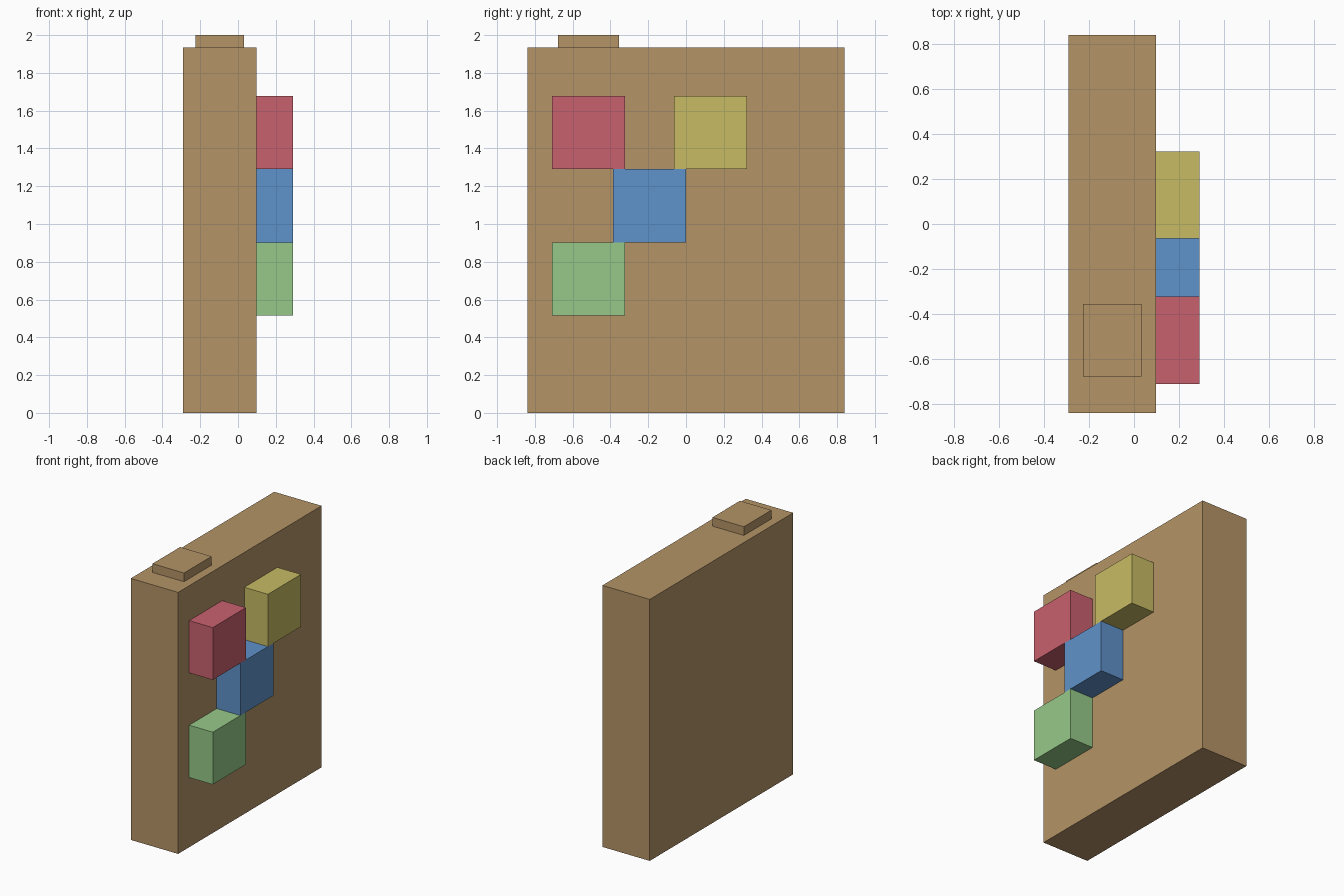
import bpy
from mathutils import Vector

if "Cube" in bpy.data.objects:
    bpy.data.objects.remove(bpy.data.objects["Cube"], do_unlink=True)

UNIT = 2 / 31  # the model sits on a grid 31 cells tall


def linear(c):
    c /= 255
    return c / 12.92 if c <= 0.04045 else ((c + 0.055) / 1.055) ** 2.4


def material(name, r, g, b):
    colour = (linear(r), linear(g), linear(b), 1)
    mat = bpy.data.materials.new(name)
    mat.use_nodes = True
    mat.diffuse_color = colour
    mat.node_tree.nodes["Principled BSDF"].inputs["Base Color"].default_value = colour
    return mat


def box(name, low, high, mat):
    """Box between two corners given in grid cells."""
    low, high = Vector(low) * UNIT, Vector(high) * UNIT
    bpy.ops.mesh.primitive_cube_add(size=1, location=(low + high) / 2)
    obj = bpy.context.object
    obj.name = name
    obj.scale = high - low
    bpy.ops.object.transform_apply(location=False, rotation=False, scale=True)
    obj.data.materials.append(mat)
    return obj


brown = material("brown", 181, 148, 103)

# Slab and the low cap on its top edge
box("body", (-4.5, -13, 0), (1.5, 13, 30), brown)
box("top_cap", (-3.5, -10.5, 30), (0.5, -5.5, 31), brown)

# Coloured blocks on the left face: name, y start, z start, colour
blocks = [
    ("red", -11, 20, (201, 97, 111)),
    ("yellow", -1, 20, (200, 187, 100)),
    ("blue", -6, 14, (95, 146, 202)),
    ("green", -11, 8, (150, 201, 137)),
]
for name, y, z, rgb in blocks:
    box(name + "_block", (1.5, y, z), (4.5, y + 6, z + 6), material(name, *rgb))
